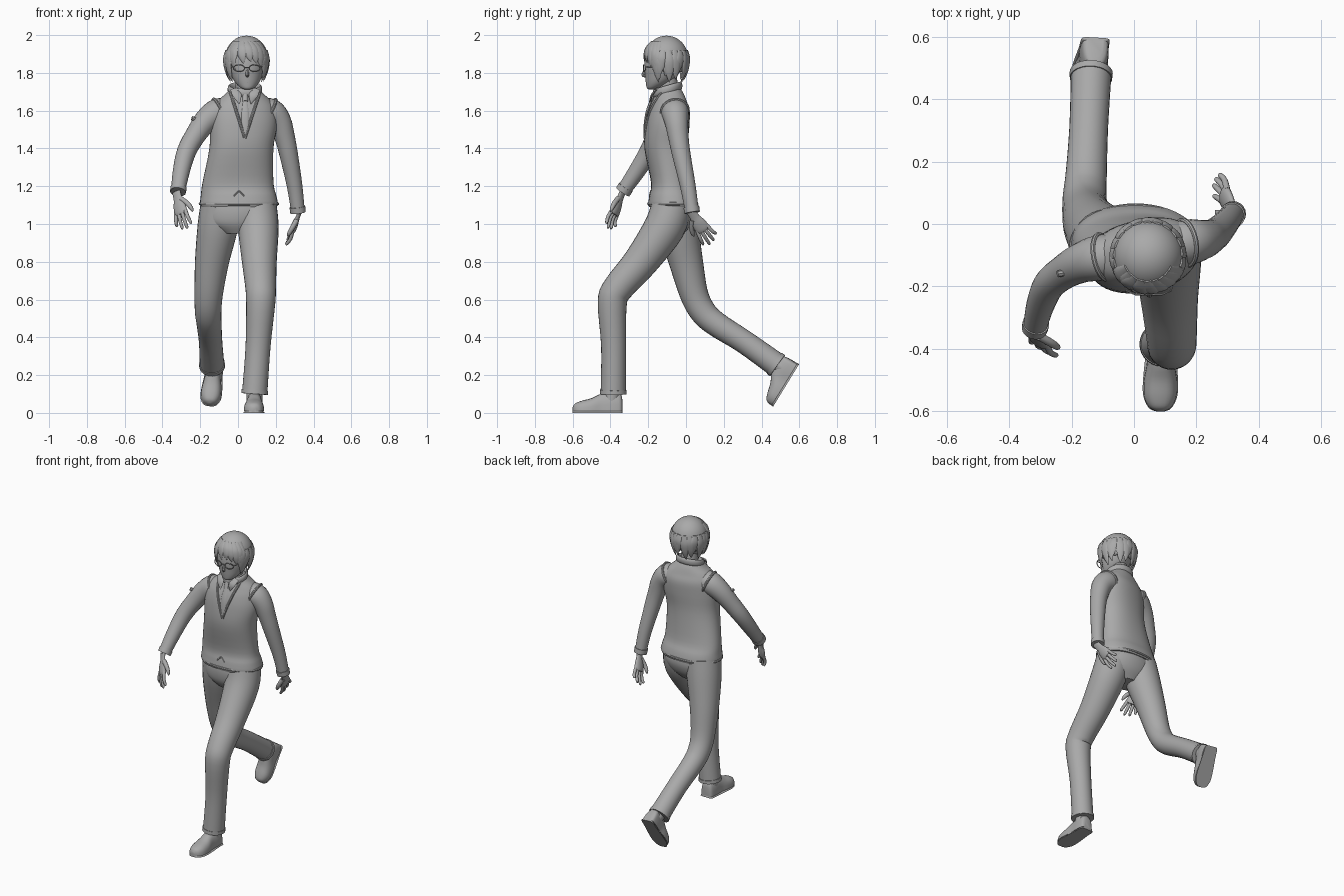
import bpy, bmesh, math
from mathutils import Vector, Matrix
from mathutils.bvhtree import BVHTree

cube = bpy.data.objects.get("Cube")
if cube:
    bpy.data.objects.remove(cube)

grey = bpy.data.materials.new("plain grey")
grey.use_nodes = True
grey.diffuse_color = (0.4, 0.4, 0.4, 1)
grey.node_tree.nodes["Principled BSDF"].inputs["Base Color"].default_value = (0.4, 0.4, 0.4, 1)


def finish(name, bm, angle=40):
    bmesh.ops.recalc_face_normals(bm, faces=bm.faces)
    mesh = bpy.data.meshes.new(name)
    bm.to_mesh(mesh)
    bm.free()
    ob = bpy.data.objects.new(name, mesh)
    bpy.context.collection.objects.link(ob)
    mesh.materials.append(grey)
    bpy.ops.object.select_all(action='DESELECT')
    ob.select_set(True)
    bpy.context.view_layer.objects.active = ob
    bpy.ops.object.shade_smooth_by_angle(angle=math.radians(angle))
    return ob


def spline(stations, steps=4):
    """Catmull-Rom through tuples of numbers."""
    pts = [Vector(s) for s in stations]
    out = []
    for i in range(len(pts) - 1):
        a, b, c, d = pts[max(i - 1, 0)], pts[i], pts[i + 1], pts[min(i + 2, len(pts) - 1)]
        for k in range(steps):
            t = k / steps
            out.append(b + (c - a) * t / 2 + (a * 2 - b * 5 + c * 4 - d) * t * t / 2
                       + (b * 3 - a - c * 3 + d) * t ** 3 / 2)
    return out + [pts[-1]]


def loft(name, rings, closed=False, angle=40):
    bm = bmesh.new()
    rows = [[bm.verts.new(p) for p in ring] for ring in rings]
    n = len(rows[0])
    pairs = list(zip(rows, rows[1:])) + ([(rows[-1], rows[0])] if closed else [])
    for lo, hi in pairs:
        for i in range(n):
            j = (i + 1) % n
            bm.faces.new((lo[i], lo[j], hi[j], hi[i]))
    if not closed:
        bm.faces.new(rows[0])
        bm.faces.new(rows[-1])
    return finish(name, bm, angle)


def tube(name, stations, ref=(1, 0, 0), flat=1.0, sides=20, steps=4, closed=False):
    """Round or flattened tube through (x, y, z, radius) stations; ref is its wide axis."""
    pts = [Vector(s) for s in stations] if closed else spline(stations, steps)
    rings = []
    for i, p in enumerate(pts):
        nxt = pts[(i + 1) % len(pts)] if closed else pts[min(i + 1, len(pts) - 1)]
        prv = pts[i - 1] if closed else pts[max(i - 1, 0)]
        t = (nxt.xyz - prv.xyz).normalized()
        u = Vector(ref)
        u = (u - t * u.dot(t)).normalized()
        v = t.cross(u)
        r = max(p.w, 0.0008)
        rings.append([p.xyz + u * r * math.cos(a) + v * r * flat * math.sin(a)
                      for a in (math.tau * k / sides for k in range(sides))])
    return loft(name, rings, closed)


def stack(name, stations, power=1.0, sides=40):
    """Horizontal oval rings from (z, cx, cy, rx, ry, yaw in degrees)."""
    rings = []
    for z, cx, cy, rx, ry, yaw in [tuple(s) for s in map(list, stations)]:
        rot = Matrix.Rotation(math.radians(yaw), 3, 'Z')
        ring = []
        for k in range(sides):
            c, s = math.cos(math.tau * k / sides), math.sin(math.tau * k / sides)
            q = Vector((rx * math.copysign(abs(c) ** power, c), ry * math.copysign(abs(s) ** power, s), 0))
            ring.append(rot @ q + Vector((cx, cy, z)))
        rings.append(ring)
    return loft(name, rings)


def spline_rows(rows):
    """Spline six-number rows in two halves."""
    a = spline([r[:3] for r in rows])
    b = spline([r[3:] for r in rows])
    return [tuple(p) + tuple(q) for p, q in zip(a, b)]


# Knitted vest over the torso
vest = stack("vest", spline_rows([
    (1.09, .005, -.07, .2, .125, 0), (1.11, .005, -.07, .206, .13, 0), (1.15, .003, -.072, .2, .122, 0),
    (1.22, 0, -.08, .188, .105, 2), (1.4, .018, -.105, .17, .113, 7), (1.52, .03, -.1, .178, .113, 11),
    (1.6, .032, -.092, .17, .105, 13), (1.65, .033, -.09, .145, .088, 13),
    (1.69, .035, -.09, .1, .075, 12), (1.72, .036, -.095, .075, .064, 10)]), power=.88)
tree = BVHTree.FromPolygons([v.co for v in vest.data.vertices], [p.vertices for p in vest.data.polygons])


def on_front(x, z, lift=0.0):
    hit = tree.ray_cast(Vector((x, -1, z)), Vector((0, 1, 0)))[0]
    return (x, (hit.y if hit else -.16) - lift, z)


# Vest trims: V neckline, waist seam, small notch
for side, top in (("right", -.04), ("left", .115)):
    tube("neckline_" + side, [on_front(.036 + (top - .036) * t, 1.455 + .24 * t) + (.008,)
                              for t in (0, .2, .4, .6, .8, 1)], sides=8)
    tube("vest_notch_" + side, [on_front(.005, 1.175) + (.004,),
                               on_front(.005 + math.copysign(.028, top), 1.148) + (.004,)], sides=6)
hem = [(.005 + .204 * math.cos(a), -.07 + .127 * math.sin(a), 1.107, .009)
       for a in (math.tau * k / 48 for k in range(48))]
tube("vest_hem", hem, ref=(0, 0, 1), sides=8, closed=True)

# Shirt collar, its two points and the tie
collar = [(.037 + .083 * math.cos(a), -.098 + .07 * math.sin(a), 1.712 + .02 * math.sin(a), .022)
          for a in (math.tau * k / 40 for k in range(40))]
tube("collar", collar, ref=(0, 0, 1), flat=.4, sides=10, closed=True)
for side, s in (("right", -1), ("left", 1)):
    tube("collar_point_" + side, [(.038 + s * .06, -.155, 1.715, .02), (.038 + s * .042, -.182, 1.68, .023),
                                  on_front(.038 + s * .03, 1.635, .008) + (.001,)], flat=.25, sides=10)
tube("tie_knot", [(.038, -.17, 1.685, .014), on_front(.038, 1.65, .004) + (.014,)], flat=.6, sides=10)
tube("tie", [on_front(.038, z, .003) + (r,) for z, r in ((1.655, .01), (1.58, .02), (1.5, .016), (1.46, .003))],
     flat=.25, sides=10)

# Trousers: pelvis and two legs
stack("trouser_seat", spline_rows([
    (1.12, .005, -.07, .19, .115, 0), (1.06, .005, -.07, .195, .12, 0),
    (1.0, 0, -.075, .17, .105, 0), (.95, 0, -.08, .09, .07, 0)]))
left_leg = [(.098, -.075, 1.1, .106), (.107, -.115, .98, .108), (.113, -.24, .8, .092), (.12, -.36, .66, .081),
            (.12, -.39, .58, .077), (.106, -.383, .35, .066), (.088, -.385, .1, .067)]
right_leg = [(-.09, -.06, 1.1, .108), (-.108, -.04, .98, .107), (-.138, 0, .8, .09), (-.155, .042, .63, .075),
             (-.158, .09, .535, .07), (-.153, .16, .47, .066), (-.145, .31, .375, .062), (-.137, .485, .25, .065)]
for side, path in (("left", left_leg), ("right", right_leg)):
    tube("trouser_leg_" + side, path, sides=28)
    x, y, z, r = path[-1]
    step = (Vector(path[-2][:3]) - Vector((x, y, z))).normalized() * .022
    tube("trouser_cuff_" + side, [(x, y, z, r + .004), (x + step.x, y + step.y, z + step.z, r + .003)], sides=28)


# Shoes with soles, lofted heel to toe
def shoe(side, heel, toe, up, ankle):
    heel, toe = Vector(heel), Vector(toe)
    run = toe - heel
    up = Vector(up)
    up = (up - run * up.dot(run) / run.length_squared).normalized()
    across = run.normalized().cross(up)

    def hull(name, rows):
        rings = []
        for t, w, h, base in spline(rows):
            ring = []
            for k in range(24):
                c, s = math.cos(math.tau * k / 24), math.sin(math.tau * k / 24)
                lift = base + h * max(s, 0) ** .8 - .3 * base * min(s + .6, 0)
                ring.append(heel + run * t + across * w * math.copysign(abs(c) ** .8, c) + up * lift)
            rings.append(ring)
        loft(name, rings)
    hull("shoe_" + side, [(0, .025, .06, .01), (.04, .04, .09, .01), (.2, .046, .1, .01), (.42, .045, .092, .01),
                          (.62, .053, .068, .01), (.82, .052, .054, .01), (.95, .036, .04, .01), (1, .012, .02, .01)])
    hull("sole_" + side, [(0, .03, .014, 0), (.04, .045, .014, 0), (.25, .048, .014, 0), (.62, .056, .014, 0),
                          (.82, .054, .014, 0), (.96, .036, .014, 0), (1, .014, .014, 0)])
    base = heel + run * .22 + up * .06
    tube("ankle_" + side, [tuple(base) + (.042,), ankle + (.042,)])


shoe("left", (.088, -.337, 0), (.083, -.6, 0), (0, 0, 1), (.088, -.385, .16))
shoe("right", (-.122, .597, .255), (-.15, .462, .035), (0, -.85, .5), (-.14, .44, .28))

# Sleeves with cuffs
right_arm = [(-.05, -.1, 1.6, .065), (-.11, -.108, 1.59, .073), (-.17, -.125, 1.545, .064), (-.225, -.155, 1.47, .055),
             (-.272, -.195, 1.385, .051), (-.3, -.26, 1.28, .045), (-.318, -.335, 1.17, .037)]
left_arm = [(.11, -.07, 1.6, .065), (.175, -.058, 1.59, .073), (.22, -.05, 1.54, .063), (.247, -.04, 1.46, .054),
            (.268, -.025, 1.37, .049), (.3, .01, 1.2, .041), (.318, .033, 1.06, .036)]
for side, path in (("right", right_arm), ("left", left_arm)):
    tube("sleeve_" + side, path, ref=(0, 1, 0), sides=24)
    end, prev = Vector(path[-1]), Vector(path[-2])
    tube("sleeve_cuff_" + side, [tuple(end.xyz) + (end.w + .005,),
                                 tuple(end.xyz.lerp(prev.xyz, .22)) + (end.w + .006,)], ref=(0, 1, 0))
    # Armhole trim of the vest
    c, out = Vector(path[1][:3]), (Vector(path[2][:3]) - Vector(path[0][:3])).normalized()
    u = out.cross(Vector((0, 1, 0))).normalized()
    v = out.cross(u)
    ring = [tuple(c - out * .012 + (u * math.cos(a) + v * math.sin(a)) * .073) + (.008,)
            for a in (math.tau * k / 32 for k in range(32))]
    tube("armhole_" + side, ring, ref=out, sides=8, closed=True)
# Small badge on the right sleeve
tube("sleeve_badge", [(-.245, -.16, 1.56, .011), (-.215, -.155, 1.552, .011)], ref=(0, 1, 0), sides=8)


# Hands: flattened palm, four fingers, thumb
def hand(side, wrist, tip, thumb_way):
    w, d = Vector(wrist), Vector(tip) - Vector(wrist)
    size = d.length
    d.normalize()
    a = Vector(thumb_way)
    a = (a - d * a.dot(d)).normalized()
    n = d.cross(a) * (1 if side == "right" else -1)

    def at(along, over, lift, r):
        return tuple(w + d * along * size + a * over + n * lift) + (r,)
    tube("palm_" + side, [at(-.15, 0, 0, .025), at(.08, 0, 0, .026), at(.28, 0, 0, .036), at(.48, 0, 0, .039),
                          at(.56, 0, 0, .032)], ref=a, flat=.45)
    for i, long in enumerate((.92, 1, .96, .84)):
        o = .029 - .0195 * i
        tube(f"finger_{i + 1}_{side}", [at(.45, o, 0, .0105), at(.7, o * 1.3, .005, .0098),
                                        at(long - .03, o * 1.5, -.004, .008), at(long, o * 1.5, -.007, .003)],
             ref=a, sides=10)
    tube("thumb_" + side, [at(.1, .018, 0, .014), at(.3, .046, -.008, .0135), at(.48, .06, -.014, .0105),
                           at(.58, .062, -.016, .003)], ref=a, sides=10)


hand("right", (-.321, -.345, 1.145), (-.283, -.41, .975), (.8, -.5, .2))
hand("left", (.32, .04, 1.045), (.262, .137, .9), (-.15, -.8, -.5))

# Neck and face
tube("neck", [(.037, -.085, 1.66, .055), (.042, -.105, 1.8, .052)])
stack("face", spline_rows([
    (1.712, .05, -.185, .012, .012, 0), (1.72, .05, -.175, .034, .032, 0), (1.745, .049, -.152, .06, .06, 0),
    (1.78, .047, -.133, .08, .083, 0), (1.83, .046, -.12, .095, .1, 0), (1.89, .045, -.11, .1, .103, 0),
    (1.95, .045, -.1, .078, .08, 0), (1.975, .045, -.1, .04, .04, 0)]))
tube("nose", [(.049, -.212, 1.82, .005), (.049, -.226, 1.79, .01), (.049, -.21, 1.78, .004)], sides=8)
tube("mouth", [(.034, -.2, 1.752, .002), (.049, -.209, 1.751, .004), (.064, -.2, 1.752, .002)],
     ref=(0, 0, 1), sides=8)
for side, s in (("right", -1), ("left", 1)):
    tube("ear_" + side, [(.045 + s * .096, -.1, 1.85, .01), (.045 + s * .1, -.1, 1.82, .02),
                         (.045 + s * .088, -.105, 1.785, .008)], ref=(0, 1, 0), flat=.5, sides=10)
    # Spectacles: rim and temple
    rim = [(.047 + s * (.042 + .029 * math.cos(a)), -.226 + .012 * max(0, math.cos(a)), 1.825 + .018 * math.sin(a), .0028)
           for a in (math.tau * k / 24 for k in range(24))]
    tube("spectacle_rim_" + side, rim, ref=(0, 1, 0), sides=6, closed=True)
    tube("spectacle_temple_" + side, [(.047 + s * .071, -.214, 1.83, .003), (.046 + s * .1, -.12, 1.838, .003)],
         ref=(0, 0, 1), sides=6)
tube("spectacle_bridge", [(.034, -.226, 1.829, .0028), (.06, -.226, 1.829, .0028)], ref=(0, 0, 1), sides=6)

# Hair: skull cap opened at the face
centre, radii = Vector((.045, -.103, 1.877)), Vector((.114, .115, .12))
bm = bmesh.new()
bmesh.ops.create_uvsphere(bm, u_segments=40, v_segments=24, radius=1)
for v in bm.verts:
    v.co = Vector(p * q for p, q in zip(v.co, radii)) + centre
low = [f for f in bm.faces if f.calc_center_median().z < (1.9 if f.calc_center_median().y < -.13 else 1.8)]
bmesh.ops.delete(bm, geom=low, context='FACES')
cap = finish("hair_cap", bm)
thick = cap.modifiers.new("thickness", 'SOLIDIFY')
thick.thickness = .008


# Hair locks follow the skull and taper to a tip
def lock(name, degrees, z_top, z_tip, width, drift=0.0):
    rows = []
    for t, fat in ((0, .5), (.3, 1), (.6, .85), (.85, .45), (1, .02)):
        a = math.radians(degrees + drift * t)
        z = z_top + (z_tip - z_top) * t
        h = (z - centre.z) / radii.z
        ring = math.sqrt(max(1 - (h * (1 if h > 0 else .62)) ** 2, .05)) * 1.015
        rows.append((centre.x + radii.x * ring * math.cos(a), centre.y + radii.y * ring * math.sin(a), z, width * fat))
    a = math.radians(degrees)
    tube(name, rows, ref=(-math.sin(a), math.cos(a), 0), flat=.3, sides=10)


for i in range(15):
    lock(f"hair_lock_{i + 1}", -28 + i * 17, 1.92, (1.765, 1.79, 1.75)[i % 3], .027, (6, -8, 3)[i % 3])
for i, (deg, tip, drift) in enumerate(((-150, 1.765, 8), (-136, 1.81, 12), (-122, 1.835, -10), (-108, 1.85, 10),
                                       (-92, 1.86, 14), (-76, 1.85, 14), (-60, 1.83, 14), (-45, 1.8, 10),
                                       (-32, 1.75, 4))):
    lock(f"fringe_{i + 1}", deg, 1.965, tip, .027, drift)
